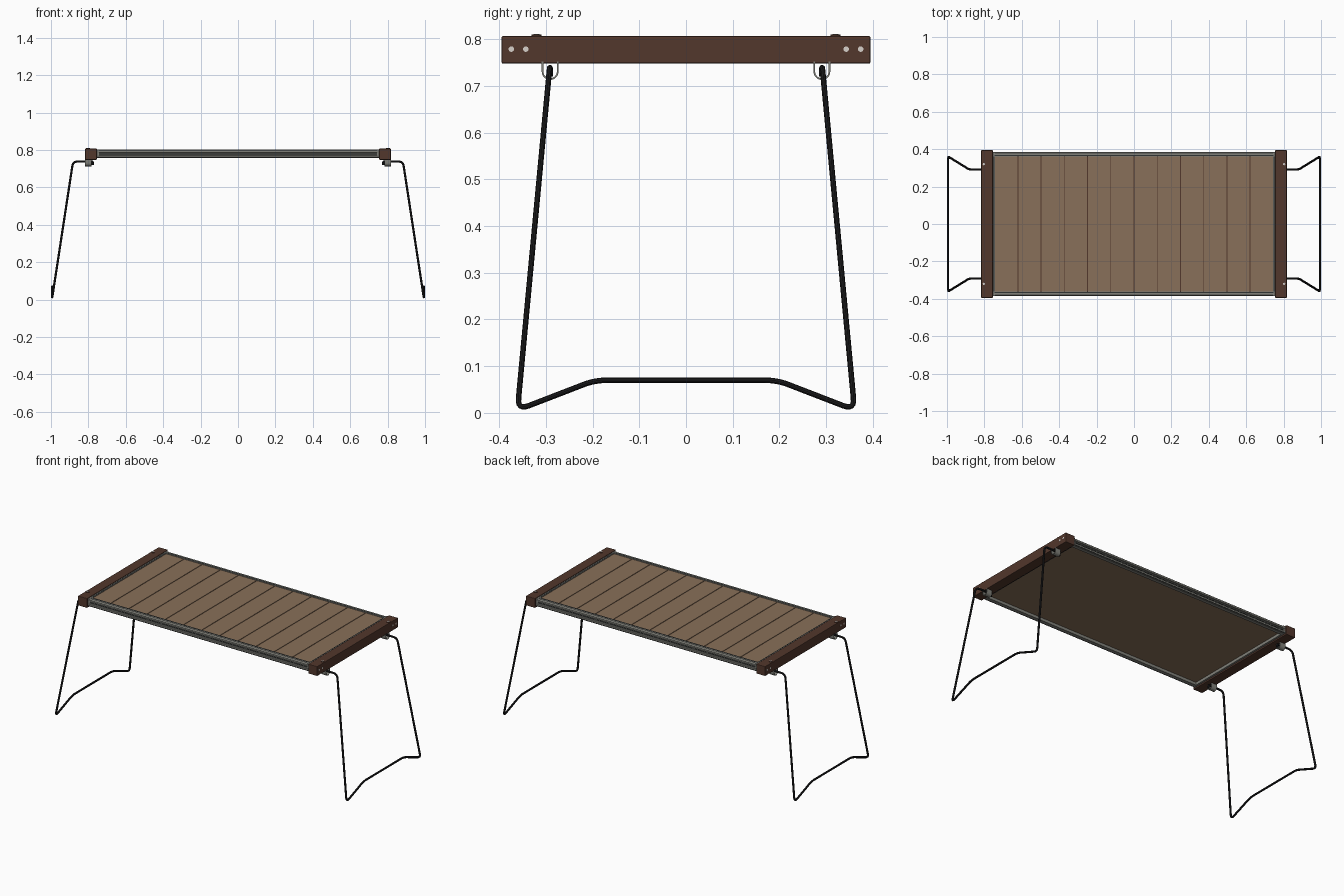
import bpy, bmesh, math
from mathutils import Vector

cube = bpy.data.objects.get("Cube")
if cube:
    bpy.data.objects.remove(cube, do_unlink=True)


def material(name, r, g, b):
    m = bpy.data.materials.new(name)
    m.use_nodes = True
    m.diffuse_color = (r, g, b, 1)
    m.node_tree.nodes["Principled BSDF"].inputs["Base Color"].default_value = (r, g, b, 1)
    return m


wood = material("light_wood", 0.25, 0.16, 0.10)
dark_wood = material("dark_wood", 0.084, 0.038, 0.025)
metal = material("grey_metal", 0.22, 0.22, 0.195)
groove = material("dark_groove", 0.03, 0.033, 0.033)
black = material("black_steel", 0.012, 0.012, 0.013)
silver = material("light_rivet", 0.68, 0.64, 0.60)


def finish(bm, name, mat):
    bmesh.ops.recalc_face_normals(bm, faces=bm.faces)
    mesh = bpy.data.meshes.new(name)
    bm.to_mesh(mesh)
    bm.free()
    mesh.materials.append(mat)
    ob = bpy.data.objects.new(name, mesh)
    bpy.context.collection.objects.link(ob)
    return ob


def smooth(ob):
    bpy.ops.object.select_all(action="DESELECT")
    ob.select_set(True)
    bpy.context.view_layer.objects.active = ob
    bpy.ops.object.shade_smooth_by_angle()


def box(name, lo, hi, mat, bevel=0):
    bm = bmesh.new()
    bmesh.ops.create_cube(bm, size=1)
    for v in bm.verts:
        v.co = [lo[i] + (v.co[i] + 0.5) * (hi[i] - lo[i]) for i in range(3)]
    if bevel:
        bmesh.ops.bevel(bm, geom=bm.edges[:], offset=bevel, segments=2, affect="EDGES", profile=0.5)
    return finish(bm, name, mat)


def prism(name, points, offset, mat):
    """Extrude a closed loop of 3D points along an offset."""
    bm = bmesh.new()
    face = bm.faces.new([bm.verts.new(p) for p in points])
    ext = bmesh.ops.extrude_face_region(bm, geom=[face])["geom"]
    moved = [v for v in ext if isinstance(v, bmesh.types.BMVert)]
    bmesh.ops.translate(bm, verts=moved, vec=offset)
    return finish(bm, name, mat)


def disc(name, center, axis, radius, depth, mat, sides=16):
    bm = bmesh.new()
    bmesh.ops.create_cone(bm, cap_ends=True, segments=sides, radius1=radius, radius2=radius, depth=depth)
    turn = Vector((0, 0, 1)).rotation_difference(Vector(axis)).to_matrix()
    bmesh.ops.rotate(bm, verts=bm.verts, matrix=turn)
    bmesh.ops.translate(bm, verts=bm.verts, vec=center)
    ob = finish(bm, name, mat)
    smooth(ob)


def rounded(corners, radius, steps=6):
    """Replace each inner corner of a path with a short arc."""
    pts = [Vector(c) for c in corners]
    out = [pts[0]]
    for a, b, c in zip(pts, pts[1:], pts[2:]):
        r = min(radius, (a - b).length * 0.45, (c - b).length * 0.45)
        p, q = b + (a - b).normalized() * r, b + (c - b).normalized() * r
        for i in range(steps + 1):
            t = i / steps
            out.append(p * (1 - t) ** 2 + b * 2 * t * (1 - t) + q * t * t)
    return out + [pts[-1]]


def tube(name, path, radius, mat):
    cu = bpy.data.curves.new(name, "CURVE")
    cu.dimensions = "3D"
    cu.bevel_depth, cu.bevel_resolution, cu.use_fill_caps = radius, 3, True
    sp = cu.splines.new("POLY")
    sp.points.add(len(path) - 1)
    for point, co in zip(sp.points, path):
        point.co = (*co, 1)
    cu.materials.append(mat)
    ob = bpy.data.objects.new(name, cu)
    bpy.context.collection.objects.link(ob)
    bpy.ops.object.select_all(action="DESELECT")
    ob.select_set(True)
    bpy.context.view_layer.objects.active = ob
    bpy.ops.object.convert(target="MESH")
    smooth(bpy.context.object)


# Table top: one sheet, twelve boards and dark seams between them
LENGTH, COUNT, HALF = 0.745, 12, 0.362
pitch = 2 * LENGTH / COUNT
box("top_sheet", (-LENGTH, -HALF, 0.774), (LENGTH, HALF, 0.788), wood)
for i in range(COUNT):
    x = -LENGTH + i * pitch
    box(f"board_{i + 1}", (x + 0.002, -HALF, 0.787), (x + pitch - 0.002, HALF, 0.798), wood)
    if i:
        box(f"seam_{i}", (x - 0.0025, -HALF, 0.787), (x + 0.0025, HALF, 0.794), dark_wood)

# Long side rails: channel section, with a dark slot and a dark inner strip
RAIL = [(0.360, 0.803), (0.379, 0.803), (0.386, 0.797), (0.386, 0.787), (0.379, 0.785),
        (0.379, 0.773), (0.386, 0.771), (0.386, 0.762), (0.381, 0.757), (0.360, 0.757)]
for s, side in ((-1, "front"), (1, "back")):
    prism(f"{side}_rail", [(-0.755, s * y, z) for y, z in RAIL], (1.51, 0, 0), metal)
    for z, h in ((0.779, 0.002), (0.7595, 0.0015)):
        y = 0.3795 if z > 0.77 else 0.385
        box(f"{side}_rail_line", (-0.755, s * y - 0.001, z - h), (0.755, s * y + 0.001, z + h), groove)
    box(f"{side}_rail_strip", (-0.745, s * 0.367 - 0.003, 0.80), (0.745, s * 0.367 + 0.003, 0.8035), groove)

for s, side in ((1, "left"), (-1, "right")):
    # Short rail and wooden beam at each end
    xs = sorted((s * 0.743, s * 0.757))
    box(f"{side}_end_rail", (xs[0], -0.384, 0.757), (xs[1], 0.384, 0.803), metal)
    xs = sorted((s * 0.746, s * 0.750))
    box(f"{side}_end_rail_strip", (xs[0], -0.36, 0.80), (xs[1], 0.36, 0.8035), groove)
    xs = sorted((s * 0.755, s * 0.817))
    box(f"{side}_beam", (xs[0], -0.395, 0.748), (xs[1], 0.395, 0.807), dark_wood, 0.003)

    for t, end in ((-1, "front"), (1, "back")):
        # Screws on the outer face and a raised button on top
        for y in (0.343, 0.374):
            disc(f"{side}_{end}_screw", (s * 0.8165, t * y, 0.779), (1, 0, 0), 0.006, 0.003, silver)
        disc(f"{side}_{end}_button", (s * 0.803, t * 0.32, 0.807), (0, 0, 1), 0.011, 0.006, dark_wood)
        disc(f"{side}_{end}_button_cap", (s * 0.803, t * 0.32, 0.8095), (0, 0, 1), 0.0065, 0.003, silver, 8)

        # U-shaped strap holding the leg under the beam
        arc = [math.pi * i / 12 for i in range(13)]
        ring = []
        for r, order in ((0.018, arc), (0.0145, arc[::-1])):
            loop = [(r * math.cos(a), 0.731 - r * math.sin(a)) for a in order]
            top = (loop[0][0], 0.752), (loop[-1][0], 0.752)
            ring += [top[0], *loop, top[1]]
        x = s * 0.782
        smooth(prism(f"{side}_{end}_strap", [(x, t * 0.291 + y, z) for y, z in ring], (s * 0.037, 0, 0), metal))

    # Bent steel leg frame with a raised middle at the foot
    half = [(0.776, 0.291, 0.720), (0.776, 0.291, 0.739), (0.882, 0.292, 0.739),
            (0.994, 0.361, 0.006), (0.994, 0.195, 0.070)]
    path = [(s * x, y, z) for x, y, z in half] + [(s * x, -y, z) for x, y, z in half[::-1]]
    tube(f"{side}_leg_frame", rounded(path, 0.026), 0.006, black)
